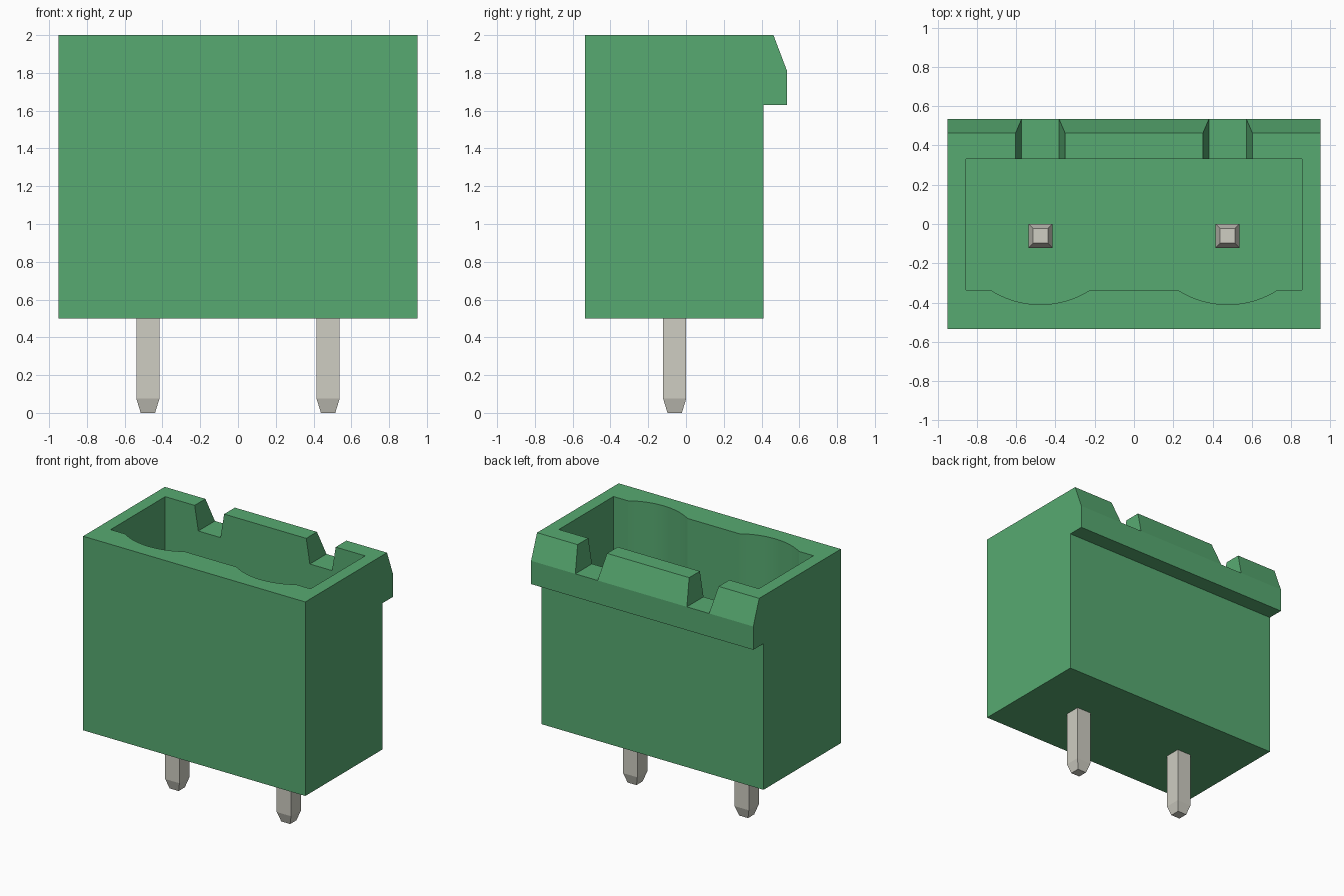
import bpy, bmesh, math
from mathutils import Vector

cube = bpy.data.objects.get("Cube")
if cube:
    bpy.data.objects.remove(cube, do_unlink=True)


def material(name, rgb):
    m = bpy.data.materials.new(name)
    m.use_nodes = True
    m.diffuse_color = (*rgb, 1)
    m.node_tree.nodes["Principled BSDF"].inputs["Base Color"].default_value = (*rgb, 1)
    return m


green = material("green plastic", (0.095, 0.40, 0.165))
metal = material("grey metal", (0.62, 0.61, 0.54))


def finish(name, bm, mat):
    bmesh.ops.recalc_face_normals(bm, faces=bm.faces)
    mesh = bpy.data.meshes.new(name)
    bm.to_mesh(mesh)
    bm.free()
    mesh.materials.append(mat)
    ob = bpy.data.objects.new(name, mesh)
    bpy.context.collection.objects.link(ob)
    return ob


def prism(name, points, depth, mat):
    """Extrude a closed 3D outline along the depth vector."""
    bm = bmesh.new()
    face = bm.faces.new([bm.verts.new(p) for p in points])
    ext = bmesh.ops.extrude_face_region(bm, geom=[face])
    verts = [g for g in ext["geom"] if isinstance(g, bmesh.types.BMVert)]
    bmesh.ops.translate(bm, verts=verts, vec=Vector(depth))
    return finish(name, bm, mat)


def activate(ob):
    bpy.ops.object.select_all(action="DESELECT")
    ob.select_set(True)
    bpy.context.view_layer.objects.active = ob


def cut(target, cutter):
    cutter.hide_render = True
    mod = target.modifiers.new("cut", "BOOLEAN")
    mod.operation = "DIFFERENCE"
    mod.solver = "EXACT"
    mod.object = cutter
    activate(target)
    bpy.ops.object.modifier_apply(modifier=mod.name)
    bpy.data.objects.remove(cutter, do_unlink=True)


PIN_X = 0.477
HALF_W = 0.95
FLOOR_Z = 0.72

# Housing: side profile with the latch lip along the back
side = [(-0.535, 0.5), (0.41, 0.5), (0.41, 1.63), (0.535, 1.63),
        (0.535, 1.81), (0.463, 2.0), (-0.535, 2.0)]
housing = prism("housing", [(-HALF_W, y, z) for y, z in side], (2 * HALF_W, 0, 0), green)

# Socket cavity: rectangle with two shallow round bulges in the front wall
FRONT, SAG, HALF_CHORD = -0.335, 0.075, 0.255
radius = (HALF_CHORD ** 2 + SAG ** 2) / (2 * SAG)
sweep = math.asin(HALF_CHORD / radius)
outline = [(-0.855, FRONT)]
for cx in (-PIN_X, PIN_X):
    for i in range(25):
        a = -sweep + 2 * sweep * i / 24
        outline.append((cx + radius * math.sin(a),
                        FRONT - SAG + radius * (1 - math.cos(a))))
outline += [(0.855, FRONT), (0.855, 0.332), (-0.855, 0.332)]
cut(housing, prism("cavity_cutter", [(x, y, FLOOR_Z) for x, y in outline], (0, 0, 2), green))

# Tapered keying slots through the back wall
for cx in (-PIN_X, PIN_X):
    slot = [(-0.095, 1.81), (0.095, 1.81), (0.157, 2.19), (-0.157, 2.19)]
    cut(housing, prism("slot_cutter", [(cx + x, 0.2, z) for x, z in slot], (0, 0.6, 0), green))

activate(housing)
bpy.ops.object.shade_smooth_by_angle(angle=math.radians(12))

# Square contact pins with tapered tips at both ends
PIN_Y, PIN_TOP, TIP = -0.06, 1.65, 0.075
for name, cx in (("right_pin", -PIN_X), ("left_pin", PIN_X)):
    bm = bmesh.new()
    rings = []
    for z, h in ((0, 0.038), (TIP, 0.061), (PIN_TOP - TIP, 0.061), (PIN_TOP, 0.038)):
        rings.append([bm.verts.new((cx + sx * h, PIN_Y + sy * h, z))
                      for sx, sy in ((-1, -1), (1, -1), (1, 1), (-1, 1))])
    for lower, upper in zip(rings, rings[1:]):
        for i in range(4):
            j = (i + 1) % 4
            bm.faces.new((lower[i], lower[j], upper[j], upper[i]))
    bm.faces.new(rings[0])
    bm.faces.new(rings[-1])
    finish(name, bm, metal)
